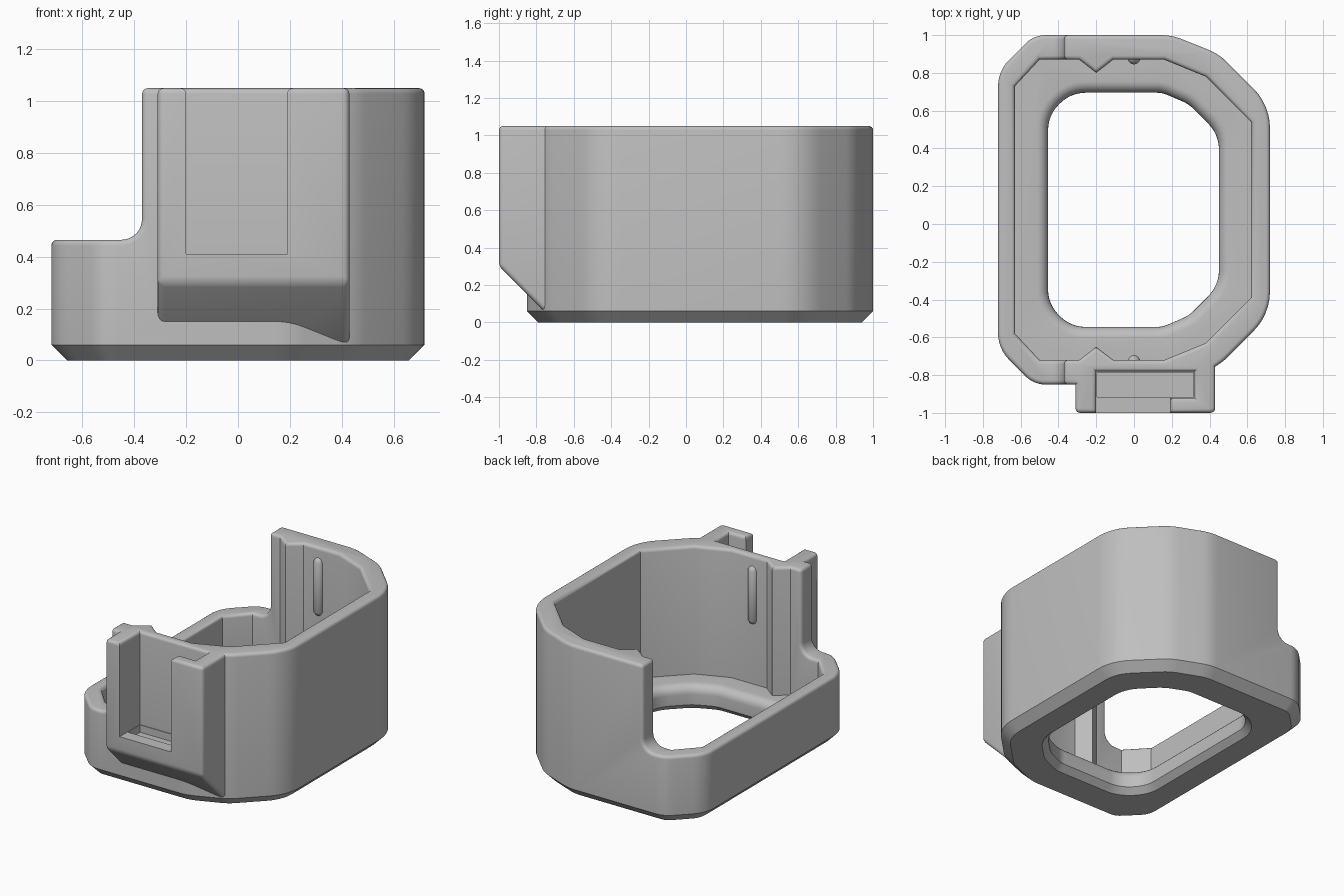
import bpy, bmesh, math
from mathutils import Vector, Matrix

cube = bpy.data.objects.get("Cube")
if cube:
    bpy.data.objects.remove(cube, do_unlink=True)

TOP, LOW, STEP_X, MID_Y = 1.05, 0.465, -0.37, 0.075

grey = bpy.data.materials.new("plain grey")
grey.use_nodes = True
grey.diffuse_color = (0.52, 0.52, 0.52, 1)
grey.node_tree.nodes["Principled BSDF"].inputs["Base Color"].default_value = grey.diffuse_color


def rounded(corners, seg=6):
    """Polygon from (x, y, radius) corners, with arcs at the rounded ones."""
    pts = []
    for i, (x, y, r) in enumerate(corners):
        p = Vector((x, y))
        if r == 0:
            pts.append(p)
            continue
        a = (Vector(corners[i - 1][:2]) - p).normalized()
        b = (Vector(corners[(i + 1) % len(corners)][:2]) - p).normalized()
        half = a.angle(b) / 2
        centre = p + (a + b).normalized() * r / math.sin(half)
        t = r / math.tan(half)
        start, end = p + a * t - centre, p + b * t - centre
        for k in range(seg + 1):
            pts.append(centre + start.slerp(end, k / seg).normalized() * r)
    return pts


def mirrored(corners):
    """Complete a back half outline with its front mirror image."""
    return corners + [(x, 2 * MID_Y - y, r) for x, y, r in reversed(corners)]


def offset(pts, d):
    out = []
    for i, p in enumerate(pts):
        e1 = (p - pts[i - 1]).normalized()
        e2 = (pts[(i + 1) % len(pts)] - p).normalized()
        n1, n2 = Vector((e1.y, -e1.x)), Vector((e2.y, -e2.x))
        out.append(p + (n1 + n2) * d / (1 + n1.dot(n2)))
    return out


def prism(name, pts, levels, matrix=None, bevel=0):
    """Loft an outline through (height, offset) levels."""
    bm = bmesh.new()
    rings = [[bm.verts.new((p.x, p.y, z)) for p in offset(pts, d)] for z, d in levels]
    n = len(pts)
    bm.faces.new(rings[0][::-1])
    bm.faces.new(rings[-1])
    for lo, hi in zip(rings, rings[1:]):
        for i in range(n):
            j = (i + 1) % n
            bm.faces.new((lo[i], lo[j], hi[j], hi[i]))
    if matrix:
        bm.transform(matrix)
    if bevel:
        bmesh.ops.bevel(bm, geom=bm.edges[:], offset=bevel, segments=4,
                        profile=0.5, affect='EDGES')
    bmesh.ops.recalc_face_normals(bm, faces=bm.faces[:])
    mesh = bpy.data.meshes.new(name)
    bm.to_mesh(mesh)
    bm.free()
    mesh.materials.append(grey)
    obj = bpy.data.objects.new(name, mesh)
    bpy.context.collection.objects.link(obj)
    return obj


def activate(obj):
    bpy.ops.object.select_all(action='DESELECT')
    obj.select_set(True)
    bpy.context.view_layer.objects.active = obj


def combine(obj, other, operation):
    activate(obj)
    mod = obj.modifiers.new(operation, 'BOOLEAN')
    mod.operation, mod.solver, mod.object = operation, 'EXACT', other
    bpy.ops.object.modifier_apply(modifier=mod.name)
    bpy.data.objects.remove(other, do_unlink=True)


# Outer shell with chamfered foot
shell = rounded(mirrored([(.72, .63, .3), (.45, .9, .3), (.2, 1, .3),
                          (-.53, 1, .15), (-.72, .81, .2)]))
body = prism("housing", shell, [(0, -.06), (.06, 0), (1.2, 0)])

# Front bracket with sloped underside
side = [Vector(p) for p in ((-1, .3), (-.76, .06), (-.7, .06), (-.7, 1.25), (-1, 1.25))]
along_x = Matrix(((0, 0, 1, 0), (1, 0, 0, 0), (0, 1, 0, 0), (0, 0, 0, 1)))
combine(body, prism("bracket", side, [(-.31, 0), (.43, 0)], along_x, .025), 'UNION')

# Inner cavity with a vertical ridge on each end wall
cavity = rounded(mirrored([(.62, .54, 0), (.38, .78, 0), (.16, .87, 0), (-.11, .87, 0),
                           (-.2, .8, 0), (-.29, .87, 0), (-.5, .87, 0), (-.63, .73, 0)]))
combine(body, prism("cavity", cavity, [(.17, 0), (1.3, 0)]), 'DIFFERENCE')

# Floor opening with a rounded lip
opening = rounded(mirrored([(.45, .475, .2), (.29, .635, .2), (.15, .695, .15),
                            (-.335, .695, .19), (-.455, .575, .19)]))
lip = [(.11 + .06 * math.sin(a), .06 * (1 - math.cos(a)))
       for a in (math.radians(15 * k) for k in range(7))]
combine(body, prism("opening", opening,
                    [(-.1, .04), (0, .04), (.04, 0)] + lip + [(.25, .06)]), 'DIFFERENCE')

# Bracket pocket, open at the front, with a deeper channel behind a low sill
pocket = [Vector(p) for p in ((-.2, -1.1), (.19, -1.1), (.19, -.92),
                              (.32, -.92), (.32, -.78), (-.2, -.78))]
combine(body, prism("pocket", pocket, [(.41, 0), (1.3, 0)]), 'DIFFERENCE')
channel = [Vector(p) for p in ((-.195, -.915), (.315, -.915), (.315, -.785), (-.195, -.785))]
combine(body, prism("channel", channel, [(.36, 0), (.5, 0)]), 'DIFFERENCE')

# Trim the top, stepping down on one side
trim = rounded([(-1.5, LOW, 0), (STEP_X, LOW, .08), (STEP_X, TOP, 0),
                (1.5, TOP, 0), (1.5, 2, 0), (-1.5, 2, 0)])
combine(body, prism("trim", trim, [(-1.5, 0), (1.5, 0)],
                    Matrix.Rotation(math.pi / 2, 4, 'X')), 'DIFFERENCE')

# Round the rim
bm = bmesh.new()
bm.from_mesh(body.data)
bmesh.ops.remove_doubles(bm, verts=bm.verts[:], dist=1e-4)
bmesh.ops.dissolve_limit(bm, angle_limit=math.radians(1), verts=bm.verts[:], edges=bm.edges[:])
bmesh.ops.recalc_face_normals(bm, faces=bm.faces[:])


def on_rim(e):
    if len(e.link_faces) != 2 or e.calc_face_angle_signed() < math.radians(50):
        return False
    m = (e.verts[0].co + e.verts[1].co) / 2
    at = lambda z: all(abs(v.co.z - z) < .001 for v in e.verts)
    step = STEP_X - .085 < m.x < STEP_X + .005 and m.z > LOW - .001
    return at(TOP) or step or (at(LOW) and m.x < STEP_X)


bmesh.ops.bevel(bm, geom=[e for e in bm.edges if on_rim(e)], offset=.022,
                segments=4, profile=.5, affect='EDGES', clamp_overlap=False)
bm.to_mesh(body.data)
bm.free()

# Small vertical ribs on the end walls
circle = [Vector((math.cos(a), math.sin(a))) * .033
          for a in (math.tau * k / 20 for k in range(20))]
parts = [body]
for name, y in (("back_rib", .878), ("front_rib", -.728)):
    parts.append(prism(name, circle, [(.58, -.025), (.59, -.01), (.61, 0),
                                      (.95, 0), (.97, -.01), (.98, -.025)],
                       Matrix.Translation((0, y, 0))))

for obj in parts:
    activate(obj)
    bpy.ops.object.shade_smooth_by_angle(angle=math.radians(30))
